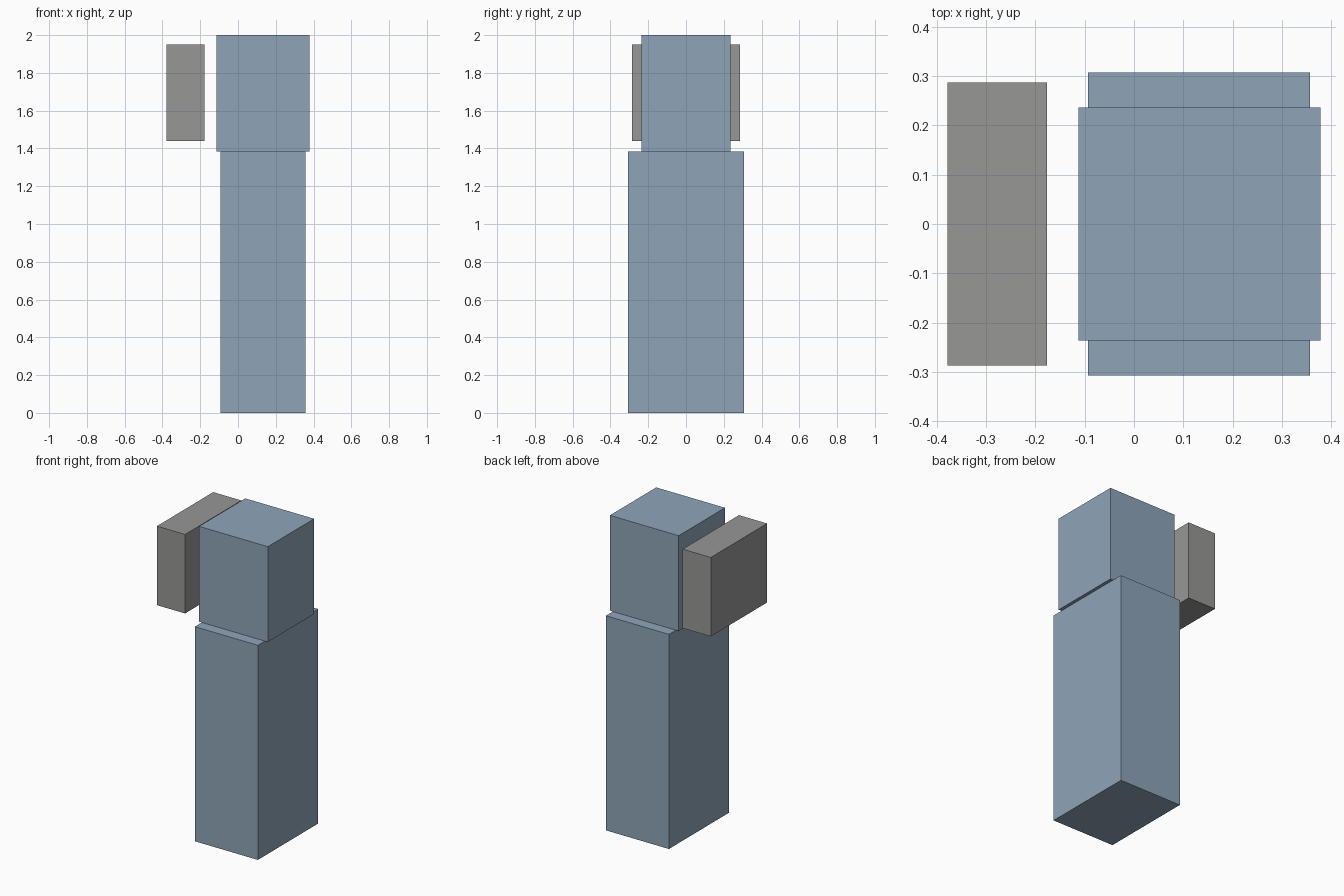
import bpy

if "Cube" in bpy.data.objects:
    bpy.data.objects.remove(bpy.data.objects["Cube"])


def material(name, rgb):
    m = bpy.data.materials.new(name)
    m.diffuse_color = (*rgb, 1.0)
    m.use_nodes = True
    m.node_tree.nodes["Principled BSDF"].inputs["Base Color"].default_value = m.diffuse_color
    return m


def box(name, lo, hi, mat):
    """Axis-aligned box between two opposite corners."""
    centre = [(a + b) / 2 for a, b in zip(lo, hi)]
    bpy.ops.mesh.primitive_cube_add(size=1, location=centre)
    ob = bpy.context.object
    ob.name = name
    ob.scale = [b - a for a, b in zip(lo, hi)]
    bpy.ops.object.transform_apply(location=False, rotation=False, scale=True)
    ob.data.materials.append(mat)
    return ob


blue = material("dusty blue", (0.275, 0.376, 0.485))
grey = material("mid grey", (0.309, 0.309, 0.305))

# Tall body standing on the ground
box("body", (-0.093, -0.307, 0.0), (0.357, 0.307, 1.385), blue)
# Narrower head block, slightly overhanging the body in x
box("head", (-0.113, -0.236, 1.385), (0.378, 0.236, 2.0), blue)
# Separate side panel floating beside the head
box("side_panel", (-0.378, -0.287, 1.44), (-0.177, 0.287, 1.95), grey)
